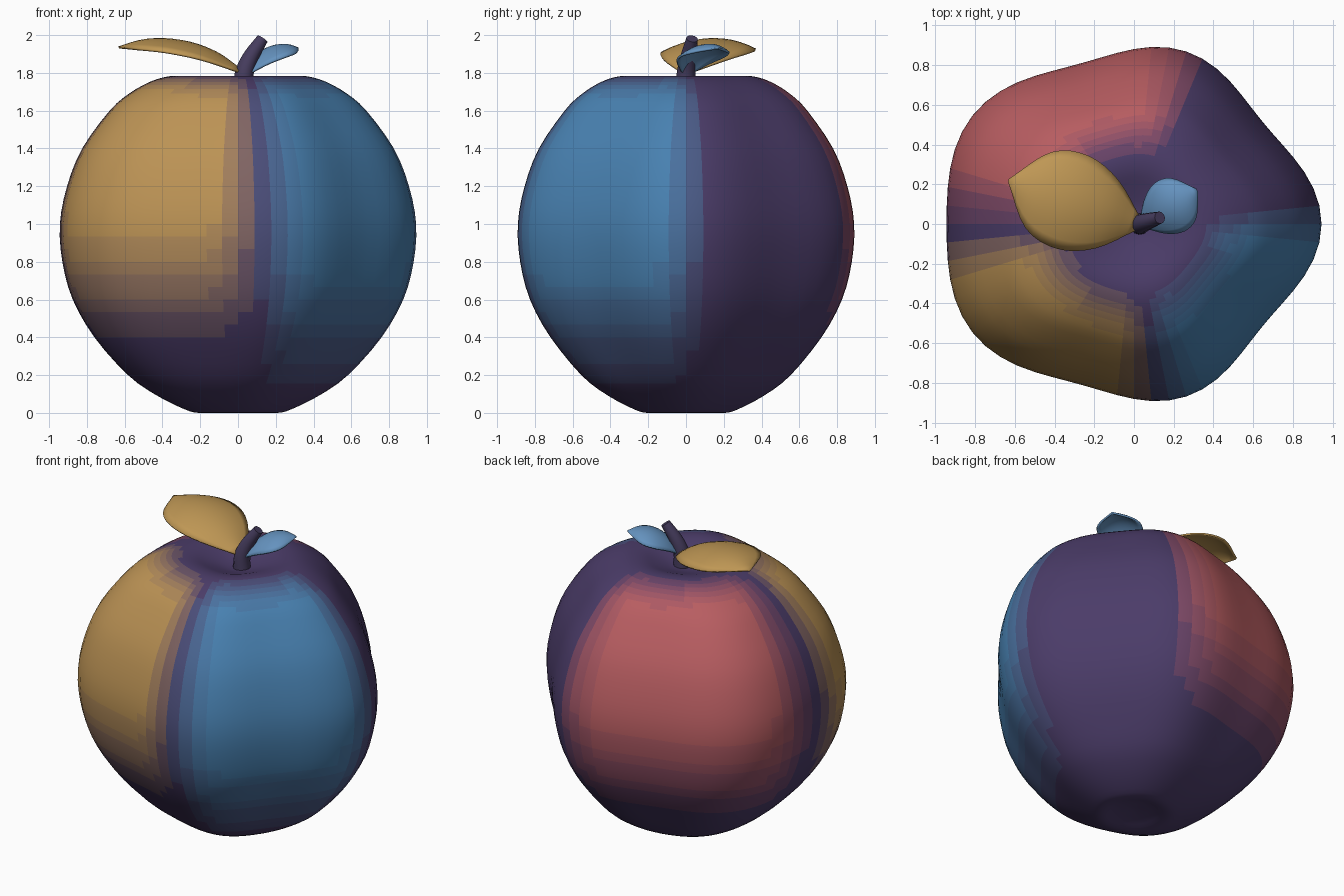
import bpy, bmesh, math
from mathutils import Vector

if "Cube" in bpy.data.objects:
    bpy.data.objects.remove(bpy.data.objects["Cube"])


def spline(pts, steps):
    """Catmull-Rom through tuples of any length."""
    v = [Vector(p) for p in pts]
    v = [2 * v[0] - v[1]] + v + [2 * v[-1] - v[-2]]
    out = []
    for i in range(1, len(v) - 2):
        a, b, c, d = v[i - 1:i + 3]
        for k in range(steps):
            t = k / steps
            out.append(0.5 * (2 * b + (c - a) * t + (2 * a - 5 * b + 4 * c - d) * t * t
                              + (3 * b - a - 3 * c + d) * t ** 3))
    return out + [v[-2]]


def material(name, rgb):
    m = bpy.data.materials.new(name)
    m.diffuse_color = (*rgb, 1)
    m.use_nodes = True
    m.node_tree.nodes["Principled BSDF"].inputs["Base Color"].default_value = m.diffuse_color
    return m


def grid_object(name, rows, closed, mats):
    """Skin rows of points with quads, smooth shaded."""
    bm = bmesh.new()
    vs = [[bm.verts.new(p) for p in row] for row in rows]
    n = len(rows[0])
    for a, b in zip(vs, vs[1:]):
        for j in range(n if closed else n - 1):
            k = (j + 1) % n
            bm.faces.new((a[j], a[k], b[k], b[j]))
    bmesh.ops.remove_doubles(bm, verts=bm.verts, dist=0.0005)
    bmesh.ops.recalc_face_normals(bm, faces=bm.faces)
    for f in bm.faces:
        f.smooth = True
    me = bpy.data.meshes.new(name)
    bm.to_mesh(me)
    bm.free()
    ob = bpy.data.objects.new(name, me)
    bpy.context.collection.objects.link(ob)
    for m in mats:
        me.materials.append(m)
    return ob


PURPLE, AMBER = Vector((.07, .045, .14)), Vector((.50, .29, .09))
BLUE, RED = Vector((.065, .22, .44)), Vector((.48, .11, .12))

# Fruit outline seen from above: five uneven lobes, mirrored front to back
LOBES = [.94, .825, .903, .848, .972, .94]


def half(i):
    return 0.5 if i in (0, 5) else 1


def outline(t):
    return sum(half(k) * half(j) * 0.4 * r * math.cos(k * j * math.pi / 5) * math.cos(k * t)
               for k in range(6) for j, r in enumerate(LOBES))


# Fruit body: lathe profile from the base to the stem hollow
profile = [(0, .03), (.12, .018), (.21, 0), (.29, .02), (.44, .095), (.585, .2), (.76, .4),
           (.875, .6), (.93, .8), (.943, 1.0), (.905, 1.2), (.825, 1.4), (.68, 1.6),
           (.58, 1.69), (.47, 1.753), (.37, 1.782), (.28, 1.778), (.19, 1.75), (.09, 1.72), (0, 1.71)]
SEG = 64
shape = [outline(2 * math.pi * j / SEG) / .94 for j in range(SEG)]
rows = []
for r, z in spline(profile, 3):
    s = min(1, max(0, r) / .7)
    row = []
    for j, m in enumerate(shape):
        t = 2 * math.pi * j / SEG
        q = max(0, r) * (.97 + (m - .97) * s)
        row.append((q * math.cos(t), q * math.sin(t), max(0, z)))
    rows.append(row)

# Painted patches: each fades into the purple skin in a few steps
patches = [(231, 50, .25, AMBER), (322, 48, .0, BLUE), (122, 62, .25, RED)]
LEVELS = 6
mats = [material("skin_%d_%d" % (i, k), PURPLE.lerp(p[3], k / LEVELS))
        for i, p in enumerate(patches) for k in range(LEVELS + 1)]
fruit = grid_object("fruit_body", rows, True, mats)


def smooth(t):
    t = min(1, max(0, t))
    return t * t * (3 - 2 * t)


for f in fruit.data.polygons:
    c = f.center
    ang, rad = math.degrees(math.atan2(c.y, c.x)), math.hypot(c.x, c.y)
    best = (0, 0)
    for i, (mid, width, low, _) in enumerate(patches):
        d = abs((ang - mid + 180) % 360 - 180)
        w = smooth((1 - d / width) * 2.2) * smooth((c.z - low) / .85)
        if c.z > 1.5:
            w *= smooth((rad - .3) / .3)
        best = max(best, (w, i))
    f.material_index = best[1] * (LEVELS + 1) + round(best[0] * LEVELS)

# Stem: tapered bent tube with a flat cut top
path = spline([(.03, 0, 1.68, .055), (.032, 0, 1.79, .05), (.065, .012, 1.88, .043),
               (.13, .032, 1.981, .031)], 4)
rows = []
for i, p in enumerate(path):
    tan = (path[min(i + 1, len(path) - 1)] - path[max(i - 1, 0)]).to_3d().normalized()
    u = Vector((0, 1, 0)).cross(tan).normalized()
    w = tan.cross(u)
    rows.append([p.to_3d() + p[3] * (u * math.cos(a) + w * math.sin(a))
                 for a in (2 * math.pi * k / 12 for k in range(12))])
rows.append([path[-1].to_3d()] * 12)
stem = grid_object("stem", rows, True, [material("stem_skin", (.06, .045, .11))])


# Leaves: arched blades whose sides droop from the midrib
def leaf(name, spine, widths, droop, rgb):
    mid = spline(spine, 4)
    half_w = spline([(w, 0) for w in widths], 4)
    axis = (mid[-1] - mid[0]).to_2d().normalized()
    side = Vector((-axis.y, axis.x, 0))
    top = max(widths)
    rows = [[p + side * (w[0] * s) - Vector((0, 0, droop * s * s * w[0] / top))
             for s in (k / 5 for k in range(-5, 6))] for p, w in zip(mid, half_w)]
    ob = grid_object(name, rows, False, [material(name + "_skin", rgb)])
    mod = ob.modifiers.new("thickness", "SOLIDIFY")
    mod.thickness, mod.offset = .012, 0
    return ob


leaf("large_leaf",
     [(.02, 0, 1.81), (-.14, .05, 1.915), (-.31, .11, 1.97), (-.48, .17, 1.975), (-.63, .22, 1.935)],
     [.03, .18, .245, .2, .004], .06, (.52, .31, .09))
leaf("small_leaf",
     [(.045, 0, 1.80), (.11, .04, 1.885), (.18, .085, 1.935), (.25, .13, 1.948), (.315, .17, 1.93)],
     [.02, .10, .14, .115, .004], .05, (.13, .29, .52))

# Crisp rim on the stem's cut end
bpy.context.view_layer.objects.active = stem
stem.select_set(True)
bpy.ops.object.shade_smooth_by_angle(angle=math.radians(50))
